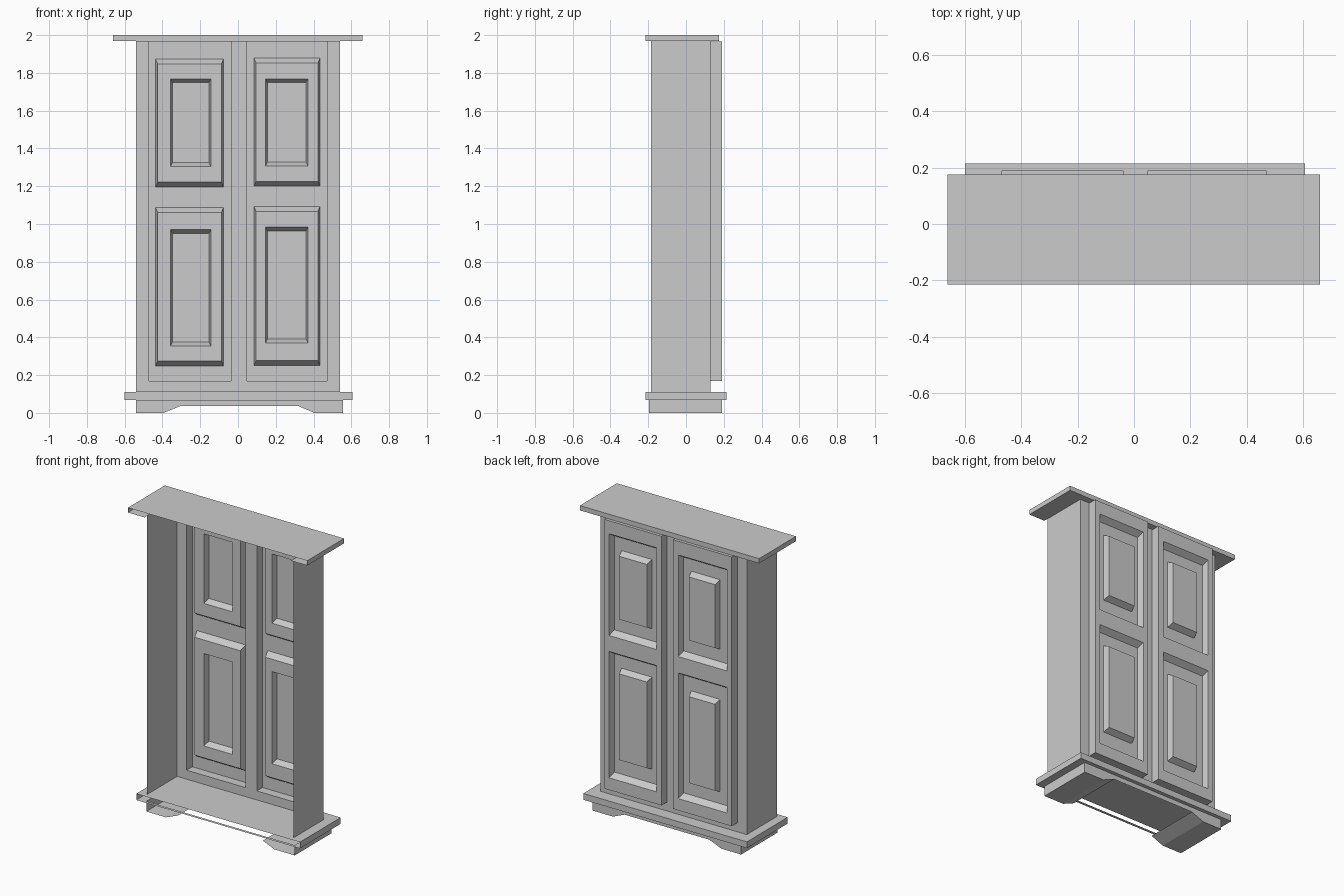
import bpy, bmesh

if "Cube" in bpy.data.objects:
    bpy.data.objects.remove(bpy.data.objects["Cube"])


def finish(name, bm):
    bmesh.ops.remove_doubles(bm, verts=bm.verts, dist=1e-5)
    me = bpy.data.meshes.new(name)
    bm.to_mesh(me)
    bm.free()
    ob = bpy.data.objects.new(name, me)
    bpy.context.collection.objects.link(ob)
    return ob


def quad(bm, pts):
    bm.faces.new([bm.verts.new(p) for p in pts])


def upright(y):
    return lambda a, b: (a, y, b)


def level(z):
    return lambda a, b: (a, b, z)


def corners(r):
    x0, x1, z0, z1 = r
    return [(x0, z0), (x0, z1), (x1, z1), (x1, z0)]


def plate(bm, rect, holes, place):
    """Flat sheet with rectangular openings."""
    rs = [rect] + holes
    us = sorted({v for r in rs for v in r[:2]})
    vs = sorted({v for r in rs for v in r[2:]})
    for a, b in zip(us, us[1:]):
        for c, d in zip(vs, vs[1:]):
            u, v = (a + b) / 2, (c + d) / 2
            if not any(h[0] < u < h[1] and h[2] < v < h[3] for h in holes):
                quad(bm, [place(*p) for p in corners((a, b, c, d))])


def ring(bm, r0, y0, r1, y1):
    """Four walls joining two rectangles at different depths."""
    A = [(x, y0, z) for x, z in corners(r0)]
    B = [(x, y1, z) for x, z in corners(r1)]
    for i in range(4):
        j = (i + 1) % 4
        quad(bm, [A[i], A[j], B[j], B[i]])


def inset(r, dx, dz):
    return (r[0] + dx, r[1] - dx, r[2] + dz, r[3] - dz)


def walls(bm, x0, x1, y0, y1, z0, z1, front=True):
    """Two side walls and, if wanted, the door-side wall; rear is open."""
    quad(bm, [(x0, y0, z0), (x0, y0, z1), (x0, y1, z1), (x0, y1, z0)])
    quad(bm, [(x1, y0, z0), (x1, y1, z0), (x1, y1, z1), (x1, y0, z1)])
    if front:
        quad(bm, [(x0, y1, z0), (x0, y1, z1), (x1, y1, z1), (x1, y1, z0)])


FACE, DOOR, SUNK = 0.13, 0.19, 0.15
doors = {
    "left_door": ((-0.47, -0.037, 0.17, 1.965), [
        ((-0.436, -0.077, 1.196, 1.873), (-0.357, -0.144, 1.305, 1.768)),
        ((-0.436, -0.077, 0.249, 1.087), (-0.357, -0.144, 0.354, 0.97))]),
    "right_door": ((0.048, 0.47, 0.17, 1.965), [
        ((0.085, 0.434, 1.2, 1.878), (0.146, 0.37, 1.307, 1.768)),
        ((0.085, 0.434, 0.251, 1.093), (0.146, 0.37, 0.37, 0.984))]),
}

# Doors: hollow shells with sunken frames and raised centre fields
for name, (rect, panels) in doors.items():
    bm = bmesh.new()
    ring(bm, rect, FACE, rect, DOOR)
    plate(bm, rect, [p[0] for p in panels], upright(DOOR))
    for outer, field in panels:
        sunk = inset(outer, 0.011, 0.026)
        top = inset(field, 0.01, 0.02)
        ring(bm, outer, DOOR, sunk, SUNK)
        plate(bm, sunk, [field], upright(SUNK))
        ring(bm, field, SUNK, top, DOOR)
        plate(bm, top, [], upright(DOOR))
    finish(name, bm)

# Carcass: sides and face frame around the doors
bm = bmesh.new()
walls(bm, -0.54, 0.54, -0.185, FACE, 0.11, 1.97, front=False)
plate(bm, (-0.54, 0.54, 0.11, 1.97), [d[0] for d in doors.values()], upright(FACE))
finish("carcass", bm)

# Cornice: top board with overhanging underside
bm = bmesh.new()
x0, x1, y0, y1 = -0.662, 0.66, -0.214, 0.175
walls(bm, x0, x1, y0, y1, 1.968, 2.0)
quad(bm, [(x0, y0, 2), (x1, y0, 2), (x1, y1, 2), (x0, y1, 2)])
plate(bm, (x0, x1, y0, y1), [(-0.54, 0.54, y0, FACE)], level(1.968))
finish("cornice", bm)

# Base board: floor of the wardrobe with a rim below
bm = bmesh.new()
x0, x1, y0, y1 = -0.6, 0.607, -0.215, 0.215
walls(bm, x0, x1, y0, y1, 0.068, 0.11)
quad(bm, [(x0, y0, 0.11), (x1, y0, 0.11), (x1, y1, 0.11), (x0, y1, 0.11)])
plate(bm, (x0, x1, y0, y1), [(-0.54, 0.555, -0.195, 0.19)], level(0.068))
finish("base_board", bm)

# Plinth: shaped apron, side walls, foot soles and their slopes
bm = bmesh.new()
prof = [(-0.54, 0.068), (0.555, 0.068), (0.555, 0), (0.405, 0),
        (0.32, 0.036), (-0.305, 0.036), (-0.395, 0), (-0.54, 0)]
quad(bm, [(x, 0.19, z) for x, z in prof])
for i in (1, 2, 3, 5, 6, 7):
    (a, b), (c, d) = prof[i], prof[(i + 1) % 8]
    quad(bm, [(a, 0.19, b), (a, -0.195, b), (c, -0.195, d), (c, 0.19, d)])
bmesh.ops.remove_doubles(bm, verts=bm.verts, dist=1e-5)
bmesh.ops.recalc_face_normals(bm, faces=bm.faces)
bm.normal_update()
apron = max(bm.faces, key=lambda f: len(f.verts))
if apron.normal.y < 0:
    bmesh.ops.reverse_faces(bm, faces=bm.faces)
finish("plinth", bm)
